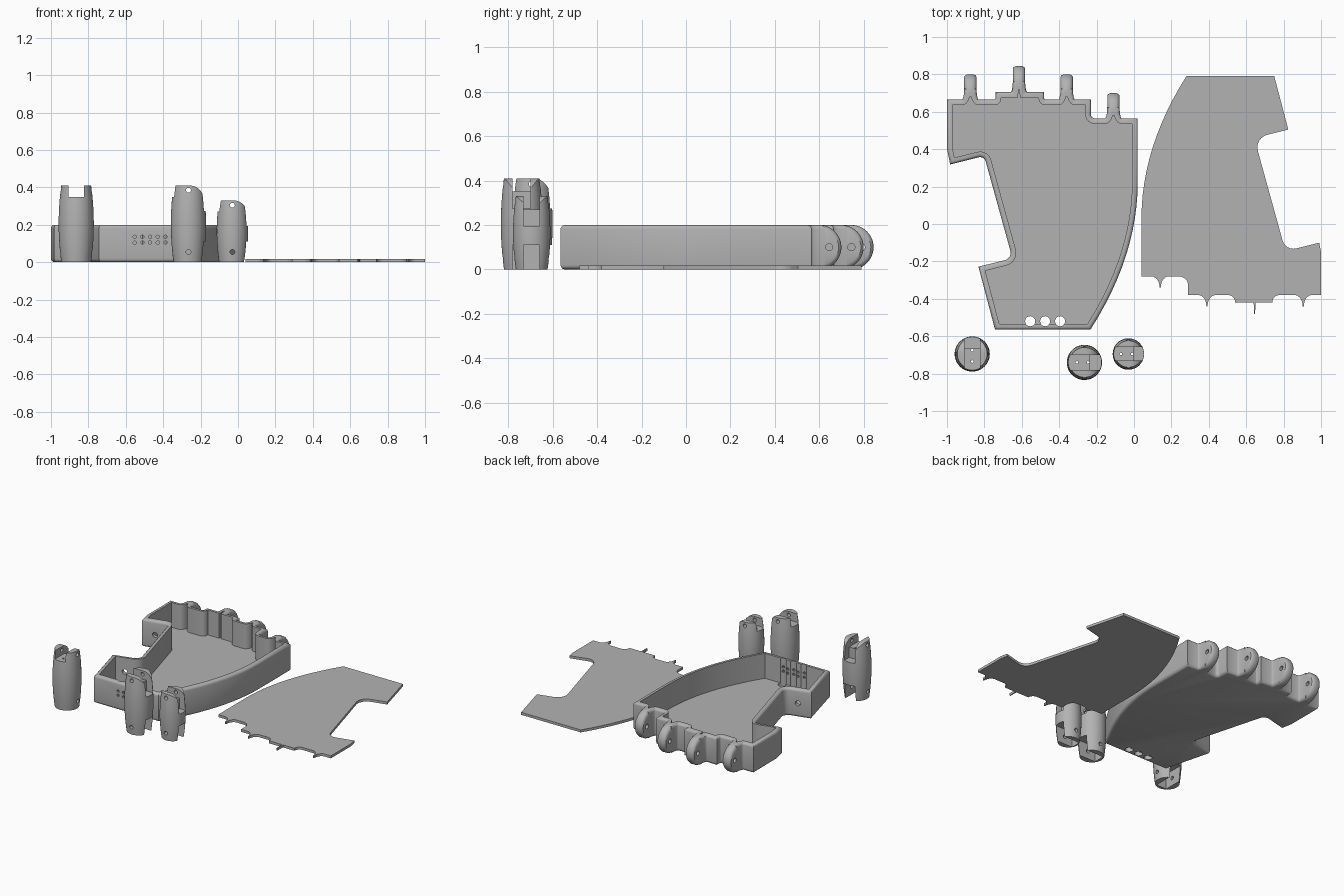
import bpy, bmesh
from math import sin, cos, pi, tan, acos, atan2
from mathutils import Vector, Matrix

if "Cube" in bpy.data.objects:
    bpy.data.objects.remove(bpy.data.objects["Cube"], do_unlink=True)

GREY = (0.45, 0.45, 0.45, 1)
mat = bpy.data.materials.new("plain grey")
mat.use_nodes = True
mat.diffuse_color = GREY
mat.node_tree.nodes["Principled BSDF"].inputs["Base Color"].default_value = GREY


def make(name, bm):
    bmesh.ops.recalc_face_normals(bm, faces=bm.faces)
    me = bpy.data.meshes.new(name)
    bm.to_mesh(me)
    bm.free()
    me.materials.append(mat)
    ob = bpy.data.objects.new(name, me)
    bpy.context.collection.objects.link(ob)
    return ob


def activate(ob):
    bpy.ops.object.select_all(action='DESELECT')
    ob.select_set(True)
    bpy.context.view_layer.objects.active = ob


def smooth(ob):
    activate(ob)
    bpy.ops.object.shade_smooth_by_angle(angle=0.6)


def carve(ob, bm, operation='DIFFERENCE'):
    cutter = make("cutter", bm)
    cutter.hide_render = True
    activate(ob)
    mod = ob.modifiers.new("carve", 'BOOLEAN')
    mod.operation, mod.object, mod.solver = operation, cutter, 'EXACT'
    bpy.ops.object.modifier_apply(modifier=mod.name)
    bpy.data.objects.remove(cutter, do_unlink=True)


def loft(rings):
    """Skin closed rings of equal length and cap both ends."""
    bm = bmesh.new()
    loops = [[bm.verts.new(p) for p in ring] for ring in rings]
    for a, b in zip(loops, loops[1:]):
        for i in range(len(a)):
            j = (i + 1) % len(a)
            bm.faces.new((a[i], a[j], b[j], b[i]))
    bm.faces.new(loops[0])
    bm.faces.new(loops[-1])
    return bm


def rods(ends, radius, sides=20):
    """Cylinders between pairs of points."""
    bm = bmesh.new()
    for a, b in ends:
        a, b = Vector(a), Vector(b)
        turn = (b - a).to_track_quat('Z', 'Y').to_matrix().to_4x4()
        bmesh.ops.create_cone(bm, cap_ends=True, segments=sides, radius1=radius, radius2=radius,
                              depth=(b - a).length, matrix=Matrix.Translation((a + b) / 2) @ turn)
    return bm


def box(lo, hi, place):
    lo, hi = Vector(lo), Vector(hi)
    bm = bmesh.new()
    bmesh.ops.create_cube(bm, size=1, matrix=place @ Matrix.Translation((lo + hi) / 2)
                          @ Matrix.Diagonal((*(hi - lo), 1)))
    return bm


# Palm outline: corners with fillet radius, then the knuckle notches along its top edge
WALL = 0.03
corners = [(-0.72, -0.535, 0)]
for i in range(13):
    y = -0.535 + 0.76 * i / 12
    corners.append((-0.01 - 0.415 * (0.225 - y) ** 2, y, 0))
edge = len(corners)
corners += [(-0.01, 0.535, 0), (-0.26, 0.535, 0.05), (-0.26, 0.635, 0), (-0.51, 0.635, 0.037),
            (-0.51, 0.675, 0), (-0.71, 0.675, 0), (-0.71, 0.635, 0.037), (-0.97, 0.635, 0),
            (-0.97, 0.405, 0), (-0.96, 0.355, 0), (-0.78, 0.40, 0.06), (-0.613, -0.205, 0.07),
            (-0.795, -0.25, 0)]
# corner index before the notch: (x, half width of its mouth)
notches = {edge: (-0.11, 0.045), edge + 2: (-0.36, 0.045),
           edge + 4: (-0.615, 0.007), edge + 6: (-0.875, 0.045)}


def outline(off):
    """Palm outline pushed outwards by off."""
    pts = [Vector(c[:2]) for c in corners]
    n = len(pts)
    moved, turns = [], []
    for i in range(n):
        d0 = (pts[i] - pts[i - 1]).normalized()
        d1 = (pts[(i + 1) % n] - pts[i]).normalized()
        n0, n1 = Vector((d0.y, -d0.x)), Vector((d1.y, -d1.x))
        moved.append(pts[i] + (n0 + n1) * off / (1 + n0.dot(n1)))
        turns.append((d0, d1))
    out = []
    for i, p in enumerate(moved):
        r = corners[i][2]
        if r:
            d0, d1 = turns[i]
            r = max(r - off, 0.008)
            cut = r * tan(acos(d0.dot(d1)) / 2)
            a, b = p - d0 * cut, p + d1 * cut
            centre = a + Vector((d0.y, -d0.x)) * r
            start = atan2(*(a - centre).yx)
            sweep = -acos(d0.dot(d1))
            out += [centre + r * Vector((cos(start + sweep * k / 6), sin(start + sweep * k / 6)))
                    for k in range(7)]
        else:
            out.append(p)
        if i in notches:
            x, mouth = notches[i]
            mouth += (0.045 - mouth) * off / WALL
            tip = 0.003 + off
            arc = [(tip + (mouth - tip) * (1 - sin(k * pi / 12)), 0.06 * (1 - cos(k * pi / 12)))
                   for k in range(7)]
            out += [Vector((x + u, p.y + v)) for u, v in arc]
            out += [Vector((x - u, p.y + v)) for u, v in reversed(arc)]
    return out


# Palm tray: one skin, up the outside, over the rounded rim and down the inside
section = [(0.012, 0), (0.021, 0.003), (0.028, 0.011), (WALL, 0.02), (WALL, 0.182), (0.028, 0.191),
           (0.021, 0.198), (0.012, 0.2), (0, 0.2), (0, 0.022)]
tray = make("palm_tray", loft([[(p.x, p.y, z) for p in outline(o)] for o, z in section]))
carve(tray, rods([((-0.555 + 0.08 * i, -0.52, -0.1), (-0.555 + 0.08 * i, -0.52, 0.3))
                  for i in range(3)], 0.027))
carve(tray, rods([((-0.552 + 0.041 * i, -0.65, z), (-0.552 + 0.041 * i, -0.45, z))
                  for i in range(5) for z in (0.105, 0.136)], 0.009, 10))
carve(tray, rods([((-0.71, -0.31, 0.1), (-0.925, 0.45, 0.1))], 0.018))
smooth(tray)

# Lid: the inner outline turned half round and laid flat
lid = make("palm_lid", loft([[(0.03 - p.x, 0.255 - p.y, z) for p in outline(0)]
                             for z in (0, 0.018)]))
smooth(lid)

# Knuckles: rounded half discs with a pin hole
for i, (x, base, end) in enumerate([(-0.11, 0.58, 0.70), (-0.36, 0.68, 0.80),
                                    (-0.615, 0.72, 0.845), (-0.875, 0.68, 0.80)]):
    cy = end - 0.1
    side = [(base, 0.2), (base, 0)] if base < cy else []
    side += [(cy + 0.1 * cos(a), 0.1 + 0.1 * sin(a))
             for a in (-pi / 2 + pi * k / 24 for k in range(25)) if cy + 0.1 * cos(a) > base - 0.001]
    rings = []
    for w, s in [(-0.033, 0.8), (-0.027, 0.92), (-0.015, 1), (0.015, 1), (0.027, 0.92), (0.033, 0.8)]:
        rings.append([(x + w, base + (y - base) * (0.5 + s / 2), 0.1 + (z - 0.1) * s)
                      for y, z in side])
    knuckle = make("knuckle_%d" % (i + 1), loft(rings))
    carve(knuckle, rods([((x - 0.1, end - 0.055, 0.1), (x + 0.1, end - 0.055, 0.1))], 0.016))
    smooth(knuckle)


# Finger segments: barrels with a rounded fork on top and a socket below
def finger(name, x, y, radius, height, angle):
    place = Matrix.Translation((x, y, 0)) @ Matrix.Rotation(angle, 4, 'Z')
    rings = []
    for k in range(11):
        t = k / 10
        r = radius * (1 - 0.6 * (t - 0.5) ** 2)
        rings.append([place @ Vector((r * cos(a * pi / 24), r * sin(a * pi / 24), height * t))
                      for a in range(48)])
    ob = make(name, loft(rings))
    # side profile that rounds the top
    side = [(-0.12, -0.1), (0.12, -0.1), (0.12, height - 0.11)]
    side += [(0.01 + 0.078 * cos(k * pi / 20), height - 0.1 + 0.1 * sin(k * pi / 20))
             for k in range(11)]
    side += [(-0.075, height), (-0.12, height - 0.03)]
    carve(ob, loft([[place @ Vector((u, v, w)) for u, w in side] for v in (-0.2, 0.2)]), 'INTERSECT')
    # fork slot, its deeper open side, and the socket
    half = radius * 0.43
    for lo, hi in [((-0.2, -half, height - 0.06), (0.2, half, height + 0.1)),
                   ((0.03, -half, height - 0.135), (0.2, half, height)),
                   ((-0.06, -half, -0.1), (0.2, half, 0.11))]:
        carve(ob, box(lo, hi, place))
    # pin holes and cord holes
    carve(ob, rods([(place @ Vector((0, -0.2, z)), place @ Vector((0, 0.2, z)))
                    for z in (0.055, height - 0.025)], 0.013))
    carve(ob, rods([(place @ Vector((u, 0, -0.1)), place @ Vector((u, 0, height + 0.1)))
                    for u in (-0.04, 0.02)], 0.007, 10))
    smooth(ob)


finger("thumb_segment", -0.865, -0.695, 0.094, 0.41, pi / 2)
finger("long_finger_segment", -0.265, -0.74, 0.094, 0.41, 0)
finger("short_finger_segment", -0.03, -0.695, 0.084, 0.33, 0)
